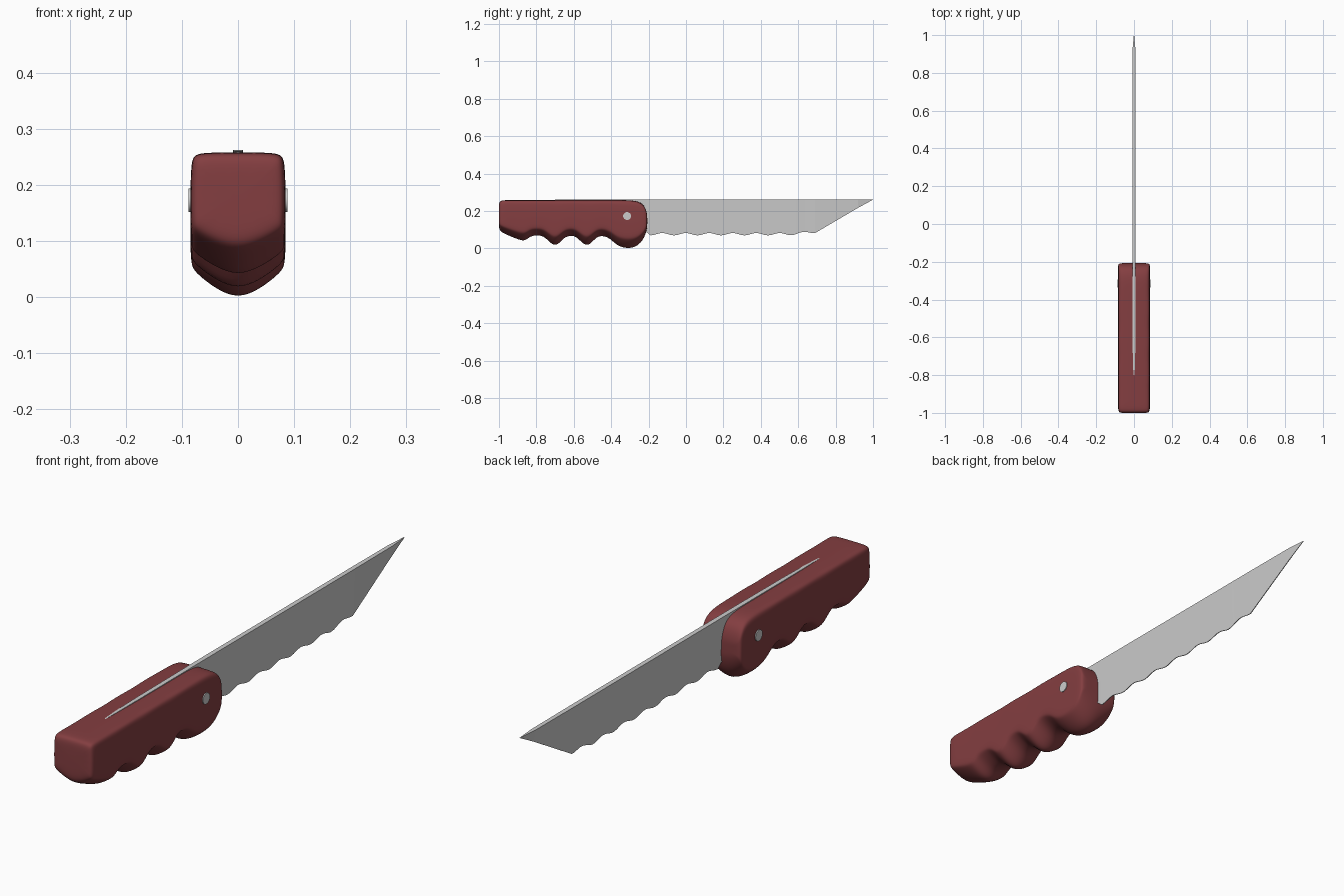
import bpy, bmesh, math

if "Cube" in bpy.data.objects:
    bpy.data.objects.remove(bpy.data.objects["Cube"])

def loft(name, rings):
    # skin a list of equal-length vertex rings and cap both ends
    bm = bmesh.new()
    vs = [[bm.verts.new(p) for p in r] for r in rings]
    n = len(vs[0])
    for a, b in zip(vs, vs[1:]):
        for i in range(n):
            j = (i + 1) % n
            bm.faces.new((a[i], a[j], b[j], b[i]))
    bm.faces.new(vs[0])
    bm.faces.new(vs[-1])
    bmesh.ops.recalc_face_normals(bm, faces=bm.faces)
    me = bpy.data.meshes.new(name)
    bm.to_mesh(me)
    bm.free()
    ob = bpy.data.objects.new(name, me)
    bpy.context.collection.objects.link(ob)
    return ob

# Handle: stations of (y, bottom z, top z, half width), with finger grooves
W, T = 0.085, 0.258
stations = [(-1.001, .125, .225, .06), (-.998, .098, .25, .078), (-.985, .084, T, W),
            (-.93, .06, T, W), (-.88, .04, T, W), (-.855, .042, T, W), (-.83, .066, T, W),
            (-.79, .07, T, W)]
for c in (-.70, -.53):
    stations += [(c - .055, .062, T, W), (c - .015, .016, T, W),
                 (c + .015, .016, T, W), (c + .05, .06, T, W), (c + .085, .068, T, W)]
stations += [(-.405, .052, T, W), (-.37, .014, T, W), (-.32, -.002, T, W),
             (-.27, .004, .255, W), (-.235, .036, .242, W), (-.217, .072, .217, .084),
             (-.208, .11, .185, .079), (-.207, .13, .165, .05)]

def section(y, zb, zt, w):
    h = zt - zb
    half = [(.75, zt), (.94, zt - .03 * h), (.98, zt - .12 * h), (1, zt - .35 * h),
            (1, zb + .42 * h), (.99, zb + .22 * h), (.9, zb + .17 * h), (.5, zb + .06 * h)]
    right = [(w * x, y, z) for x, z in half]
    left = [(-x, y, z) for x, y, z in reversed(right)]
    return [(0, y, zt)] + right + [(0, y, zb - .02 * h)] + left

handle = loft("handle", [section(*s) for s in stations])
sub = handle.modifiers.new("smooth", 'SUBSURF')
sub.levels = sub.render_levels = 2
for p in handle.data.polygons:
    p.use_smooth = True
mat = bpy.data.materials.new("dark_red")
mat.diffuse_color = (.23, .048, .052, 1)
mat.use_nodes = True
mat.node_tree.nodes["Principled BSDF"].inputs["Base Color"].default_value = mat.diffuse_color
handle.data.materials.append(mat)

# Blade with tang: wedge section, wavy cutting edge, clipped tip
cols = [(-.8, .15, .258, .003), (-.72, .13, .26, .006), (-.6, .12, .261, .008),
        (-.28, .11, .262, .009), (-.215, .09, .262, .009)]
N = 84
for i in range(N + 1):
    t = i / N
    z = .076 - .006 * math.cos(7 * 2 * math.pi * t) + .012 * max(0, t - .85) / .15
    cols.append((-.19 + .88 * t, z, .262, .009))
cols += [(.92, .217, .262, .008), (1.0, .2605, .262, .001)]
blade = loft("blade", [[(-w, y, zt), (w, y, zt), (min(w, .0015), y, zb), (-min(w, .0015), y, zb)]
                       for y, zb, zt, w in cols])

# Rivet through the handle
bpy.ops.mesh.primitive_cylinder_add(vertices=32, radius=.021, depth=.176,
                                    location=(0, -.315, .173), rotation=(0, math.pi / 2, 0))
rivet = bpy.context.object
rivet.name = "rivet"
bpy.ops.object.shade_smooth_by_angle()
